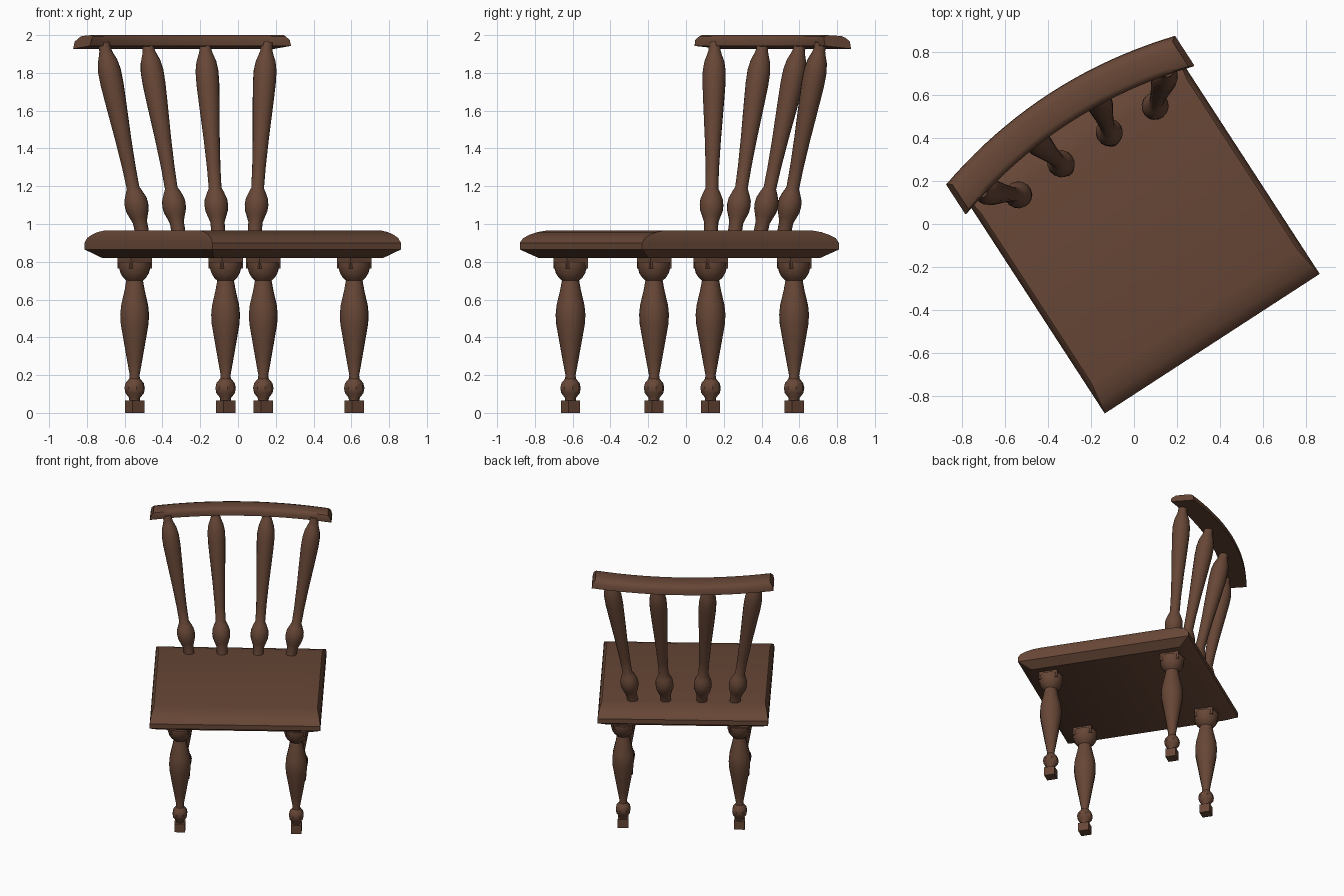
import bpy, bmesh, math
from mathutils import Matrix, Vector

if "Cube" in bpy.data.objects:
    bpy.data.objects.remove(bpy.data.objects["Cube"])

# The chair is turned about z; everything is built in its own frame
PLACE = Matrix.Translation((0.025, -0.035, 0)) @ Matrix.Rotation(math.radians(33), 4, 'Z')

wood = bpy.data.materials.new("brown wood")
wood.diffuse_color = (0.135, 0.062, 0.037, 1)
wood.use_nodes = True
wood.node_tree.nodes["Principled BSDF"].inputs["Base Color"].default_value = wood.diffuse_color


def finish(bm, name, angle=35):
    bmesh.ops.recalc_face_normals(bm, faces=bm.faces)
    mesh = bpy.data.meshes.new(name)
    bm.to_mesh(mesh)
    bm.free()
    mesh.materials.append(wood)
    ob = bpy.data.objects.new(name, mesh)
    bpy.context.collection.objects.link(ob)
    ob.matrix_world = PLACE
    bpy.ops.object.select_all(action='DESELECT')
    ob.select_set(True)
    bpy.context.view_layer.objects.active = ob
    bpy.ops.object.shade_smooth_by_angle(angle=math.radians(angle))
    return ob


def loft(bm, rings):
    """Skin a list of closed rings and cap both ends."""
    loops = [[bm.verts.new(p) for p in ring] for ring in rings]
    n = len(loops[0])
    for a, b in zip(loops, loops[1:]):
        for i in range(n):
            bm.faces.new((a[i], a[(i + 1) % n], b[(i + 1) % n], b[i]))
    bm.faces.new(loops[0][::-1])
    bm.faces.new(loops[-1])


def turned(bm, profile, start, end, sides):
    """Turned rod from start to end; profile is (height, radius)."""
    start, end = Vector(start), Vector(end)
    axis = end - start
    rot = axis.to_track_quat('Z', 'Y')
    z0, z1 = profile[0][0], profile[-1][0]
    rings = []
    for z, r in profile:
        mid = start + axis * ((z - z0) / (z1 - z0))
        rings.append([mid + rot @ Vector((r * math.cos(t), r * math.sin(t), 0))
                      for t in (2 * math.pi * (i + 0.5) / sides for i in range(sides))])
    loft(bm, rings)


def block(bm, x, y, z0, z1, half):
    m = Matrix.Translation((x, y, (z0 + z1) / 2)) @ Matrix.Diagonal((2 * half, 2 * half, z1 - z0, 1))
    bmesh.ops.create_cube(bm, size=1, matrix=m)


# Seat: stacked rectangles (height, side inset, front/back inset)
W, D = 0.595, 0.621
bm = bmesh.new()
rings = []
for z, du, dv in [(0.82, 0.06, 0.08), (0.865, 0, 0), (0.90, 0, 0), (0.925, 0.004, 0.018),
                  (0.943, 0.01, 0.055), (0.957, 0.017, 0.1), (0.965, 0.025, 0.15)]:
    a, b = W - du, D - dv
    rings.append([(-a, -b, z), (a, -b, z), (a, b, z), (-a, b, z)])
loft(bm, rings)
finish(bm, "seat", 30)

# Legs: square foot, ball, turned shaft, bowl and square top block
shaft = [(0.17, 0.03), (0.20, 0.027), (0.28, 0.042), (0.38, 0.06), (0.47, 0.076), (0.52, 0.079),
         (0.57, 0.074), (0.65, 0.055), (0.71, 0.044)]
bowl = [(0.70, 0.046), (0.715, 0.062), (0.74, 0.078), (0.78, 0.089), (0.80, 0.089)]
ball = [(0.055, 0.028), (0.08, 0.03), (0.105, 0.05), (0.132, 0.055), (0.158, 0.049), (0.185, 0.026)]
for depth, y in (("front", -0.434), ("back", 0.45)):
    for side, x in (("left", -0.39), ("right", 0.422)):
        bm = bmesh.new()
        block(bm, x, y, 0, 0.065, 0.037)
        block(bm, x, y, 0.765, 0.83, 0.066)
        for prof, n in ((ball, 8), (shaft, 10), (bowl, 10)):
            turned(bm, prof, (x, y, prof[0][0]), (x, y, prof[-1][0]), n)
        finish(bm, f"{depth}_{side}_leg", 40)

# Back spindles: fan outward and lean back
spindle = [(0.95, 0.037), (1.01, 0.038), (1.035, 0.047), (1.07, 0.06), (1.10, 0.063), (1.13, 0.06),
           (1.165, 0.046), (1.19, 0.034), (1.3, 0.036), (1.45, 0.043), (1.62, 0.054),
           (1.74, 0.061), (1.81, 0.061), (1.86, 0.053), (1.90, 0.038), (1.92, 0.032), (1.96, 0.031)]
for s, side in ((-1, "left"), (1, "right")):
    for kind, xb, xt, yt in (("outer", 0.355, 0.515, 0.558), ("inner", 0.125, 0.182, 0.647)):
        bm = bmesh.new()
        turned(bm, spindle, (s * xb, 0.43, 0.95), (s * xt, yt, 1.96), 16)
        finish(bm, f"{kind}_{side}_spindle", 40)

# Curved top rail: cross-section (depth, height) swept along a shallow arc
section = [(0.0, 1.943), (0.0, 1.975), (0.012, 1.992), (0.03, 2.0), (0.12, 1.995),
           (0.148, 1.985), (0.163, 1.965), (0.165, 1.927)]
HALF, STEPS = 0.634, 20
bm = bmesh.new()
rings = []
for i in range(STEPS + 1):
    t = 2 * i / STEPS - 1
    ring = []
    for d, z in section:
        u = t * (HALF - (0.025 if z > 1.98 else 0.008 if z > 1.96 else 0))
        ring.append((u, 0.6 + d - 0.093 * t * t, z))
    rings.append(ring)
loft(bm, rings)
finish(bm, "top_rail", 40)
